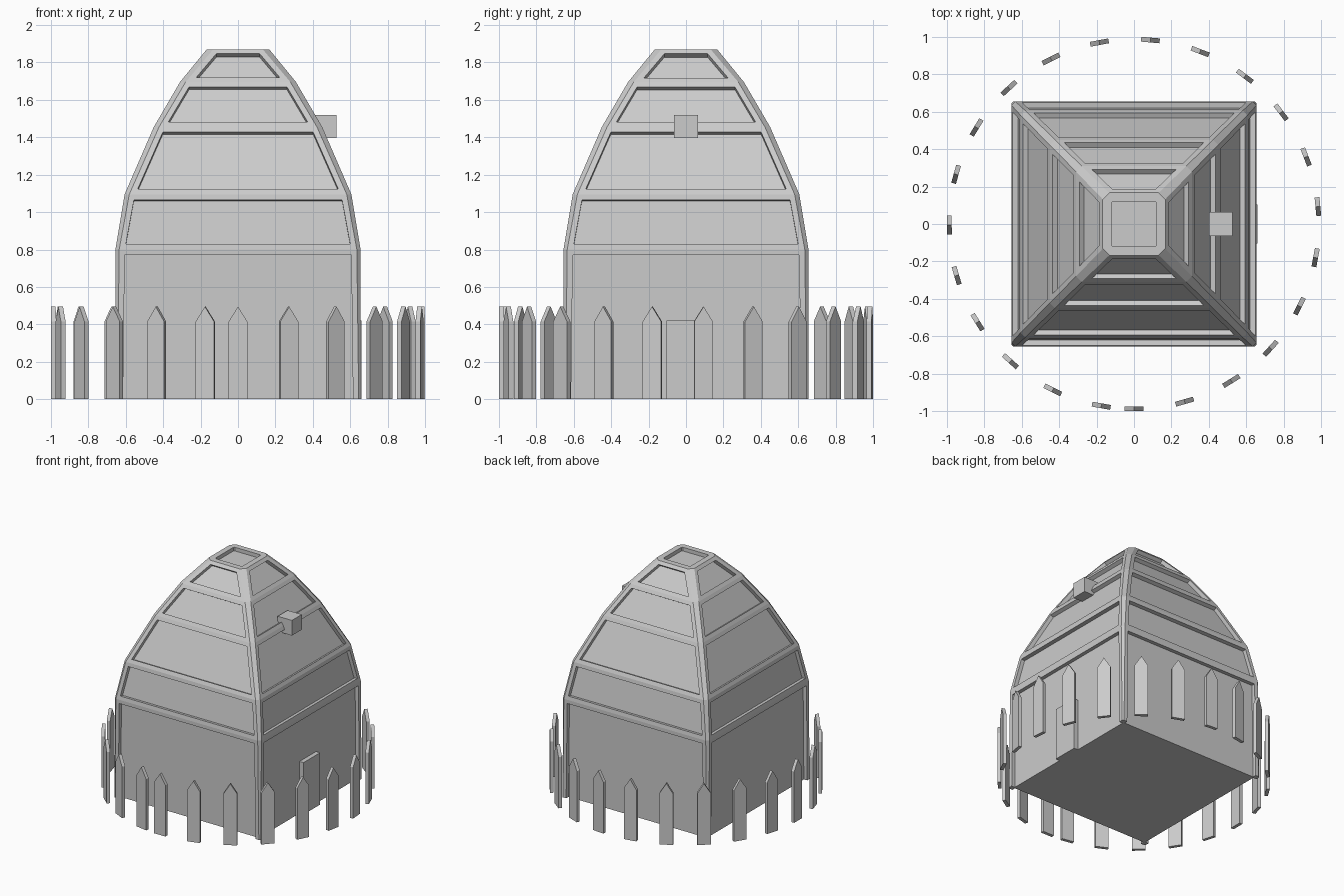
import bpy, bmesh, math
from mathutils import Matrix, Vector

if "Cube" in bpy.data.objects:
    bpy.data.objects.remove(bpy.data.objects["Cube"], do_unlink=True)

grey = bpy.data.materials.new("plain_grey")
grey.use_nodes = True
COLOUR = (0.6, 0.6, 0.6, 1)
grey.diffuse_color = COLOUR
grey.node_tree.nodes["Principled BSDF"].inputs["Base Color"].default_value = COLOUR


def finish(bm, name):
    bmesh.ops.recalc_face_normals(bm, faces=bm.faces)
    mesh = bpy.data.meshes.new(name)
    bm.to_mesh(mesh)
    bm.free()
    mesh.materials.append(grey)
    obj = bpy.data.objects.new(name, mesh)
    bpy.context.collection.objects.link(obj)
    return obj


def box(name, low, high):
    low, high = Vector(low), Vector(high)
    bm = bmesh.new()
    bmesh.ops.create_cube(bm, size=1)
    bmesh.ops.scale(bm, vec=high - low, verts=bm.verts)
    bmesh.ops.translate(bm, vec=(low + high) / 2, verts=bm.verts)
    return finish(bm, name)


# Domed square hut: height, half width, corner chamfer
LEVELS = [(0, 0.655, 0.01), (0.80, 0.655, 0.02), (1.095, 0.606, 0.025),
          (1.455, 0.45, 0.028), (1.695, 0.31, 0.03), (1.87, 0.167, 0.035)]
RAIL, RECESS = 0.03, 0.03


def ring(bm, z, h, c):
    points = []
    for k in range(4):
        turn = Matrix.Rotation(k * math.pi / 2, 3, 'Z')
        points += [turn @ Vector((c - h, -h, z)), turn @ Vector((h - c, -h, z))]
    return [bm.verts.new(p) for p in points]


bm = bmesh.new()
rings = [ring(bm, *level) for level in LEVELS]
panels = []
for lower, upper in zip(rings, rings[1:]):
    for i in range(8):
        j = (i + 1) % 8
        face = bm.faces.new((lower[i], lower[j], upper[j], upper[i]))
        if i % 2 == 0:
            panels.append(face)
cap = bm.faces.new(rings[-1])
bm.normal_update()

# Frame around every panel, with the wall panels running down to the ground
bmesh.ops.inset_individual(bm, faces=panels, thickness=RAIL, use_even_offset=True)
bmesh.ops.inset_individual(bm, faces=[cap], thickness=0.046, use_even_offset=True)
for v in bm.verts:
    if v.co.z < 0.1:
        v.co.z = 0
bm.normal_update()

# Sink the panels behind the frame
for face in panels + [cap]:
    sunk = face.normal * RECESS
    bmesh.ops.inset_individual(bm, faces=[face], thickness=0, depth=0)
    for v in face.verts:
        v.co -= sunk

# Close the underside
strips = [f for f in bm.faces if all(v.co.z < 0.001 for v in f.verts)]
bmesh.ops.delete(bm, geom=strips, context='FACES')
rim = [e for e in bm.edges if e.is_boundary]
bmesh.ops.edgeloop_fill(bm, edges=rim)
finish(bm, "hut_shell")

# Door and upper block on the left side
box("door", (0.60, -0.105, 0), (0.661, 0.105, 0.42))
box("upper_block", (0.40, -0.063, 1.396), (0.527, 0.063, 1.519))

# Ring of pointed fence pickets, spaced slightly wide so the last gap is short
PICKETS, STEP, RADIUS, DEPTH = 23, math.radians(15.9), 0.987, 0.026
OUTLINE = [(-0.05, 0), (0.05, 0), (0.05, 0.415), (0, 0.495), (-0.05, 0.415)]
for n in range(PICKETS):
    bm = bmesh.new()
    outer = -RADIUS - DEPTH / 2
    face = bm.faces.new([bm.verts.new((x, outer, z)) for x, z in OUTLINE])
    grown = bmesh.ops.extrude_face_region(bm, geom=[face], use_keep_orig=True)
    back = [g for g in grown["geom"] if isinstance(g, bmesh.types.BMVert)]
    bmesh.ops.translate(bm, vec=(0, DEPTH, 0), verts=back)
    bmesh.ops.rotate(bm, cent=(0, 0, 0), verts=bm.verts,
                     matrix=Matrix.Rotation(n * STEP, 3, 'Z'))
    finish(bm, f"fence_picket_{n + 1}")
